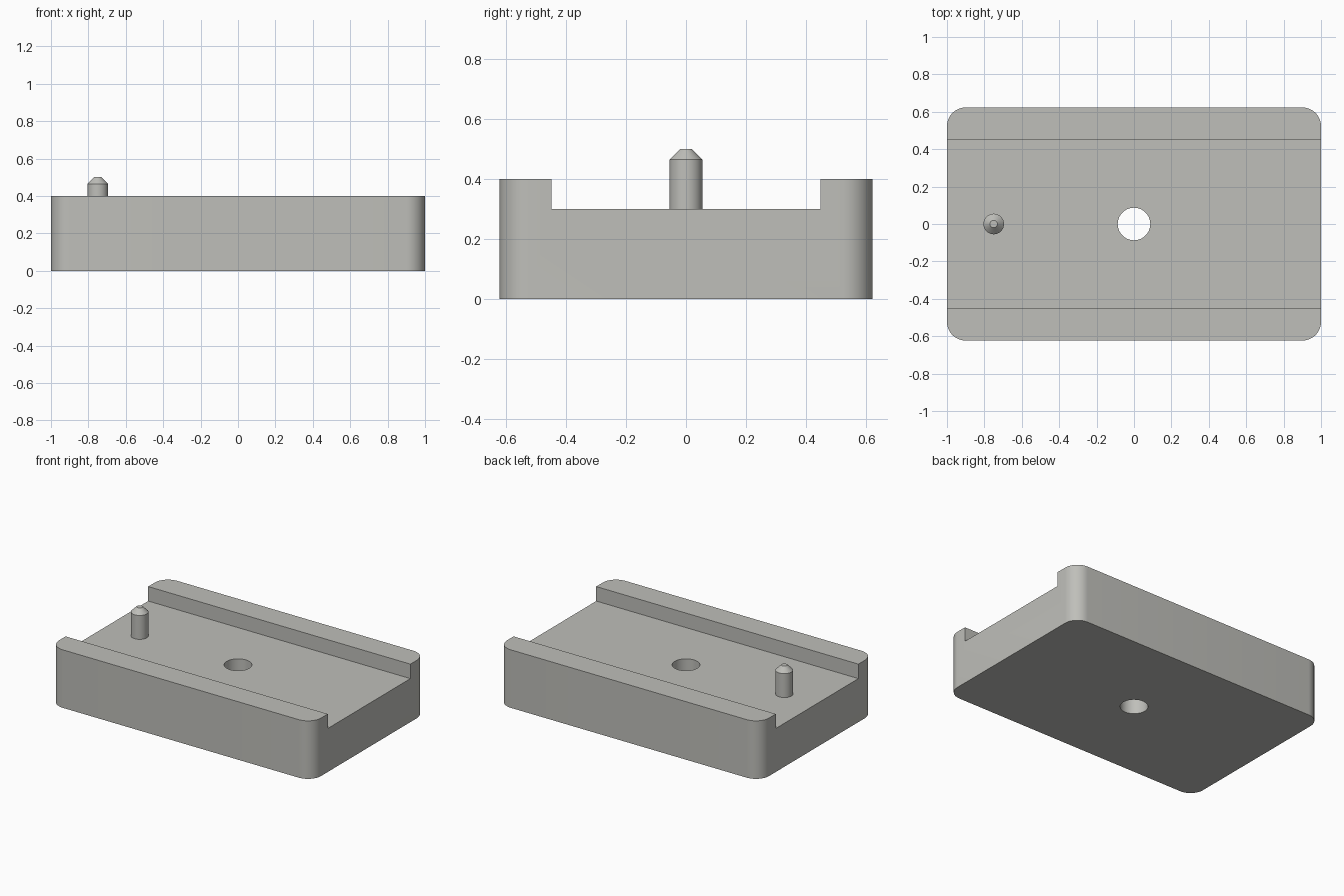
import bpy, bmesh, math

if "Cube" in bpy.data.objects:
    bpy.data.objects.remove(bpy.data.objects["Cube"])

HALF_X, HALF_Y, HEIGHT = 1.0, 0.623, 0.4
CORNER_R, FLOOR_Z, CHANNEL_Y = 0.1, 0.3, 0.45
HOLE_R = 0.087
PIN_X = -0.75

grey = bpy.data.materials.new("warm grey")
grey.diffuse_color = (0.52, 0.52, 0.49, 1)
grey.use_nodes = True
grey.node_tree.nodes["Principled BSDF"].inputs["Base Color"].default_value = grey.diffuse_color


def add_object(name, bm):
    bmesh.ops.recalc_face_normals(bm, faces=bm.faces)
    mesh = bpy.data.meshes.new(name)
    bm.to_mesh(mesh)
    bm.free()
    obj = bpy.data.objects.new(name, mesh)
    mesh.materials.append(grey)
    bpy.context.collection.objects.link(obj)
    return obj


def activate(obj):
    bpy.ops.object.select_all(action='DESELECT')
    obj.select_set(True)
    bpy.context.view_layer.objects.active = obj


def cut(obj, cutter):
    cutter.hide_render = True
    activate(obj)
    mod = obj.modifiers.new("cut", 'BOOLEAN')
    mod.operation = 'DIFFERENCE'
    mod.solver = 'EXACT'
    mod.object = cutter
    bpy.ops.object.modifier_apply(modifier=mod.name)
    bpy.data.objects.remove(cutter)


def smooth(obj, degrees):
    activate(obj)
    bpy.ops.object.shade_smooth_by_angle(angle=math.radians(degrees))


def lathe(name, profile, x, sides):
    # closed solid of revolution from (radius, z) points
    bm = bmesh.new()
    rings = [[bm.verts.new((x + r * math.cos(2 * math.pi * i / sides),
                            r * math.sin(2 * math.pi * i / sides), z))
              for i in range(sides)] for r, z in profile]
    for low, high in zip(rings, rings[1:]):
        for i in range(sides):
            j = (i + 1) % sides
            bm.faces.new((low[i], low[j], high[j], high[i]))
    bm.faces.new(rings[0])
    bm.faces.new(rings[-1])
    return add_object(name, bm)


# Base block with rounded vertical corners
bm = bmesh.new()
bmesh.ops.create_cube(bm, size=1)
for v in bm.verts:
    v.co = (v.co.x * 2 * HALF_X, v.co.y * 2 * HALF_Y, (v.co.z + 0.5) * HEIGHT)
upright = [e for e in bm.edges if abs(e.verts[0].co.z - e.verts[1].co.z) > 0.1]
bmesh.ops.bevel(bm, geom=upright, offset=CORNER_R, segments=12, profile=0.5,
                affect='EDGES')
base = add_object("base_block", bm)

# Channel running the full length, leaving two side rails
bm = bmesh.new()
bmesh.ops.create_cube(bm, size=1)
for v in bm.verts:
    v.co = (v.co.x * 3, v.co.y * 2 * CHANNEL_Y, FLOOR_Z + v.co.z + 0.5)
cut(base, add_object("channel_cutter", bm))

# Central through hole
cut(base, lathe("hole_cutter", [(HOLE_R, -0.2), (HOLE_R, 0.7)], 0, 48))
smooth(base, 30)

# Locating pin with chamfered tip
pin = lathe("locating_pin",
            [(0.055, FLOOR_Z - 0.01), (0.055, 0.465), (0.02, 0.5)], PIN_X, 48)
smooth(pin, 30)
